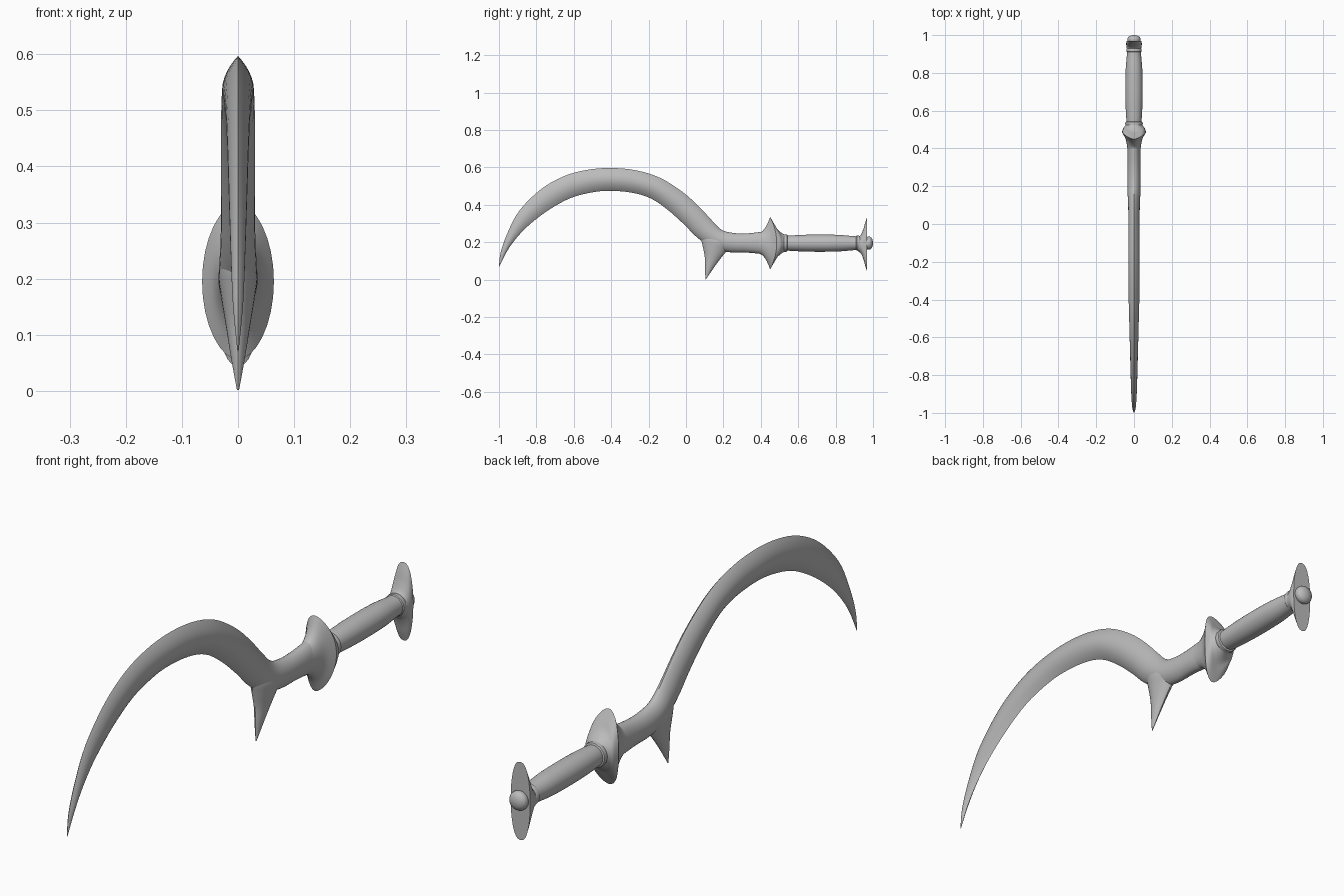
import bpy, bmesh, math

if "Cube" in bpy.data.objects:
    bpy.data.objects.remove(bpy.data.objects["Cube"])

SEG = 32
steel = bpy.data.materials.new("steel_grey")
steel.diffuse_color = (0.5, 0.5, 0.5, 1)
steel.use_nodes = True
steel.node_tree.nodes["Principled BSDF"].inputs["Base Color"].default_value = steel.diffuse_color


def smooth_path(rows, steps):
    """Catmull-Rom interpolation through rows of numbers."""
    out = []
    for i in range(len(rows) - 1):
        a, b, c, d = (rows[max(0, min(len(rows) - 1, i + k))] for k in (-1, 0, 1, 2))
        for s in range(steps):
            t = s / steps
            out.append([0.5 * (2 * q + (r - p) * t + (2 * p - 5 * q + 4 * r - v) * t * t
                               + (3 * q - p - 3 * r + v) * t ** 3)
                        for p, q, r, v in zip(a, b, c, d)])
    return out + [list(rows[-1])]


def loft(name, rows):
    """Skin rings given as (y1, z1, y2, z2, half width, roundness, side shift)."""
    bm = bmesh.new()
    rings = []
    for y1, z1, y2, z2, w, p, shift in rows:
        ring = []
        for k in range(SEG):
            t = 2 * math.pi * k / SEG
            u, s = math.cos(t), math.sin(t)
            x = math.copysign(max(w, 0.0005) * abs(s) ** (2 * p), s)
            ring.append(bm.verts.new((x, (y1 + y2) / 2 + u * (y1 - y2) / 2 + shift * s * s,
                                      (z1 + z2) / 2 + u * (z1 - z2) / 2)))
        rings.append(ring)
    for a, b in zip(rings, rings[1:]):
        for k in range(SEG):
            n = (k + 1) % SEG
            bm.faces.new((a[k], a[n], b[n], b[k]))
    bm.faces.new(rings[0])
    bm.faces.new(rings[-1])
    bmesh.ops.recalc_face_normals(bm, faces=bm.faces)
    mesh = bpy.data.meshes.new(name)
    bm.to_mesh(mesh)
    bm.free()
    mesh.materials.append(steel)
    ob = bpy.data.objects.new(name, mesh)
    bpy.context.collection.objects.link(ob)
    bpy.ops.object.select_all(action='DESELECT')
    ob.select_set(True)
    bpy.context.view_layer.objects.active = ob
    bpy.ops.object.shade_smooth_by_angle(angle=math.radians(35))
    return ob


def axial(rows, z):
    """Rings across the handle axis from (y, half height, half width, roundness, shift)."""
    return [(y, z + h, y, z - h, w, p, s) for y, h, w, p, s in rows]


# Curved blade running into the neck: back edge, inner edge, half width, roundness
blade = [
    (-1.0, .07, -.998, .07, .001, 1),
    (-.99, .15, -.955, .155, .009, 1),
    (-.95, .26, -.90, .23, .013, 1),
    (-.89, .37, -.83, .30, .016, 1),
    (-.78, .48, -.73, .375, .019, 1),
    (-.66, .55, -.62, .435, .022, 1),
    (-.54, .585, -.51, .465, .025, 1),
    (-.41, .597, -.41, .475, .028, 1),
    (-.27, .585, -.29, .465, .029, 1),
    (-.14, .545, -.19, .435, .03, 1),
    (-.02, .47, -.10, .375, .03, .95),
    (.07, .39, -.01, .295, .03, .85),
    (.14, .315, .06, .225, .031, .75),
    (.19, .267, .15, .165, .034, .65),
    (.25, .25, .24, .146, .035, .58),
    (.32, .247, .32, .145, .034, .52),
    (.40, .255, .40, .138, .034, .5),
]
loft("blade", [r + [0] for r in smooth_path(blade, 4)])

# Pointed spur under the heel of the blade
spur = [
    (.104, .002, .107, .002, .002, .8),
    (.101, .07, .143, .055, .013, .75),
    (.10, .125, .175, .10, .021, .7),
    (.088, .185, .215, .15, .03, .65),
    (.08, .225, .25, .19, .034, .65),
    (.09, .26, .22, .23, .02, .6),
]
loft("spur", [r + [0] for r in smooth_path(spur, 4)])

# Crescent guard: tips swept toward the blade, one sharp rim
front = [(.385, .054, .034, .5, 0), (.41, .066, .037, .5, .005),
         (.432, .097, .045, .5, .02), (.45, .14, .064, .56, .035)]
rear = [(.45, .14, .064, .56, .035), (.472, .102, .058, .53, .034),
        (.49, .073, .051, .5, .025), (.515, .052, .045, .5, .008), (.53, .045, .041, .5, 0)]
loft("guard", axial(smooth_path(front, 4) + smooth_path(rear, 4)[1:], .195))

# Collar ring, swelling grip and rear collar
loft("collar", axial([(y, r, r, .5, 0) for y, r in
                      ((.52, .038), (.524, .045), (.532, .047), (.54, .045), (.544, .038))], .195))
grip = [(.53, .038), (.56, .041), (.64, .045), (.73, .046), (.82, .044), (.89, .038), (.93, .036)]
loft("grip", axial([(y, r, r, .5, 0) for y, r in smooth_path(grip, 3)], .195))
loft("rear_collar", axial([(y, r, r, .5, 0) for y, r in
                           ((.908, .035), (.913, .04), (.922, .041), (.93, .038))], .195))

# Flared pommel plate with a flat back
plate = [(.92, .038, .037, .5, 0), (.935, .05, .039, .46, 0), (.948, .08, .041, .42, 0),
         (.958, .115, .041, .4, 0), (.968, .145, .04, .4, 0)]
loft("pommel_plate", axial(smooth_path(plate, 4), .19))

# Domed end button
loft("end_button", axial([(y, r, r, .5, 0) for y, r in
                          ((.965, .032), (.972, .035), (.982, .035), (.99, .03),
                           (.996, .021), (.999, .011), (1.0, .002))], .195))
